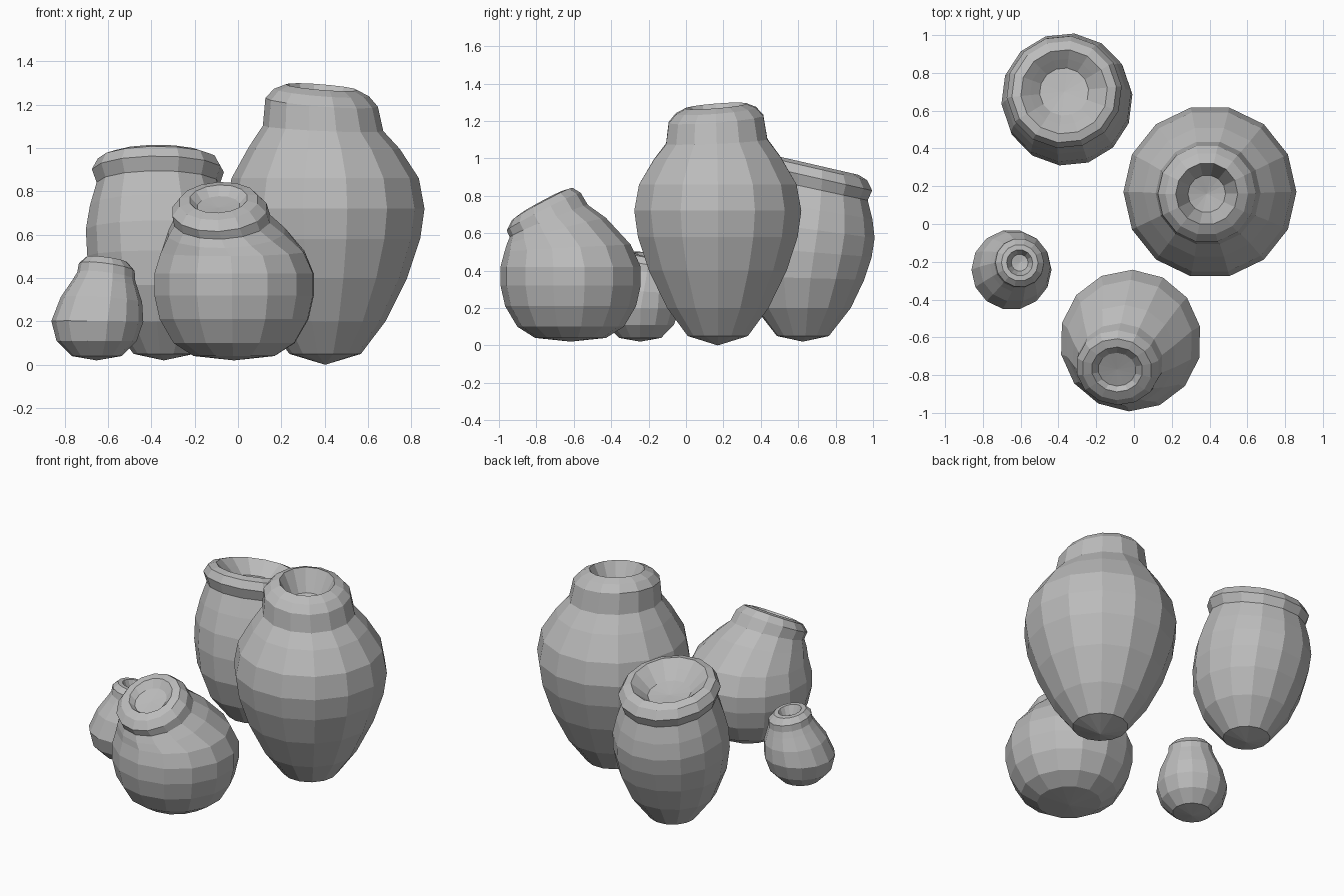
import bpy
import bmesh
import math
from mathutils import Vector

old_cube = bpy.data.objects.get("Cube")
if old_cube:
    bpy.data.objects.remove(old_cube, do_unlink=True)

SIDES = 14

clay = bpy.data.materials.new("grey clay")
clay.use_nodes = True
grey = (0.5, 0.5, 0.5, 1)
clay.diffuse_color = grey
clay.node_tree.nodes["Principled BSDF"].inputs["Base Color"].default_value = grey


def smoothstep(value):
    value = min(max(value, 0), 1)
    return value * value * (3 - 2 * value)


def ring(bm, centre, radius, normal, turn):
    """One loop of vertices around a tilted centre; radius zero gives a pole."""
    if radius == 0:
        return [bm.verts.new(centre)]
    rotation = Vector((0, 0, 1)).rotation_difference(normal)
    verts = []
    for side in range(SIDES):
        angle = math.tau * side / SIDES + turn
        offset = Vector((math.cos(angle), math.sin(angle), 0)) * radius
        verts.append(bm.verts.new(centre + rotation @ offset))
    return verts


def bridge(bm, lower, upper):
    """Join two neighbouring loops, fanning where one is a pole."""
    for side in range(SIDES):
        after = (side + 1) % SIDES
        if len(lower) == 1:
            corners = (lower[0], upper[after], upper[side])
        elif len(upper) == 1:
            corners = (lower[side], lower[after], upper[0])
        else:
            corners = (lower[side], lower[after], upper[after], upper[side])
        bm.faces.new(corners)


def make_pot(name, foot, mouth, lean, bend, profile, turn=0.0):
    """Loft (height, radius) rows along a spine that drifts and leans to the mouth."""
    bm = bmesh.new()
    foot, mouth = Vector(foot), Vector(mouth)
    start, end = bend
    progress = 0
    previous = None
    for height, radius in profile:
        progress = max(progress, smoothstep((height - start) / (end - start)))
        centre = foot.lerp(mouth, progress).to_3d()
        centre.z = height
        normal = Vector((lean[0] * progress, lean[1] * progress, 1))
        loop = ring(bm, centre, radius, normal, turn)
        if previous:
            bridge(bm, previous, loop)
        previous = loop
    bmesh.ops.recalc_face_normals(bm, faces=bm.faces)
    mesh = bpy.data.meshes.new(name)
    bm.to_mesh(mesh)
    bm.free()
    mesh.materials.append(clay)
    pot = bpy.data.objects.new(name, mesh)
    bpy.context.collection.objects.link(pot)
    return pot


# Tall storage jar with a short straight neck
make_pot(
    "tall_jar", foot=(0.402, 0.17), mouth=(0.385, 0.16),
    lean=(0.08, -0.08), bend=(0.9, 1.25),
    profile=[
        (0, 0), (0.05, 0.165), (0.2, 0.278), (0.4, 0.378), (0.58, 0.438),
        (0.72, 0.458), (0.86, 0.432), (1, 0.348), (1.09, 0.278),
        (1.21, 0.26), (1.255, 0.22), (1.28, 0.165), (1.23, 0.14),
        (1.15, 0.1), (1.13, 0),
    ])

# Wide-mouthed jar with a flared collar, at the back
make_pot(
    "collared_jar", foot=(-0.342, 0.625), mouth=(-0.37, 0.7),
    lean=(0, 0.23), bend=(0.2, 0.95),
    profile=[
        (0.02, 0), (0.05, 0.14), (0.2, 0.258), (0.36, 0.322), (0.5, 0.345),
        (0.62, 0.345), (0.73, 0.32), (0.835, 0.285), (0.895, 0.306),
        (0.945, 0.278), (0.963, 0.23), (0.92, 0.18), (0.875, 0.13),
        (0.865, 0),
    ], turn=0.1)

# Squat pot whose mouth leans forward
make_pot(
    "leaning_pot", foot=(-0.018, -0.617), mouth=(-0.09, -0.77),
    lean=(-0.06, -0.54), bend=(0.46, 0.76),
    profile=[
        (0.02, 0), (0.04, 0.19), (0.1, 0.285), (0.21, 0.35), (0.32, 0.375),
        (0.42, 0.375), (0.52, 0.338), (0.61, 0.275), (0.665, 0.226),
        (0.715, 0.222), (0.755, 0.185), (0.765, 0.135), (0.73, 0.1),
        (0.725, 0),
    ], turn=0.2)

# Small round bottle
make_pot(
    "small_bottle", foot=(-0.652, -0.245), mouth=(-0.605, -0.205),
    lean=(0.14, 0.14), bend=(0.15, 0.46),
    profile=[
        (0.02, 0), (0.04, 0.115), (0.11, 0.185), (0.2, 0.212), (0.3, 0.188),
        (0.375, 0.15), (0.41, 0.134), (0.45, 0.13), (0.483, 0.098),
        (0.485, 0.07), (0.43, 0.045), (0.42, 0),
    ])
